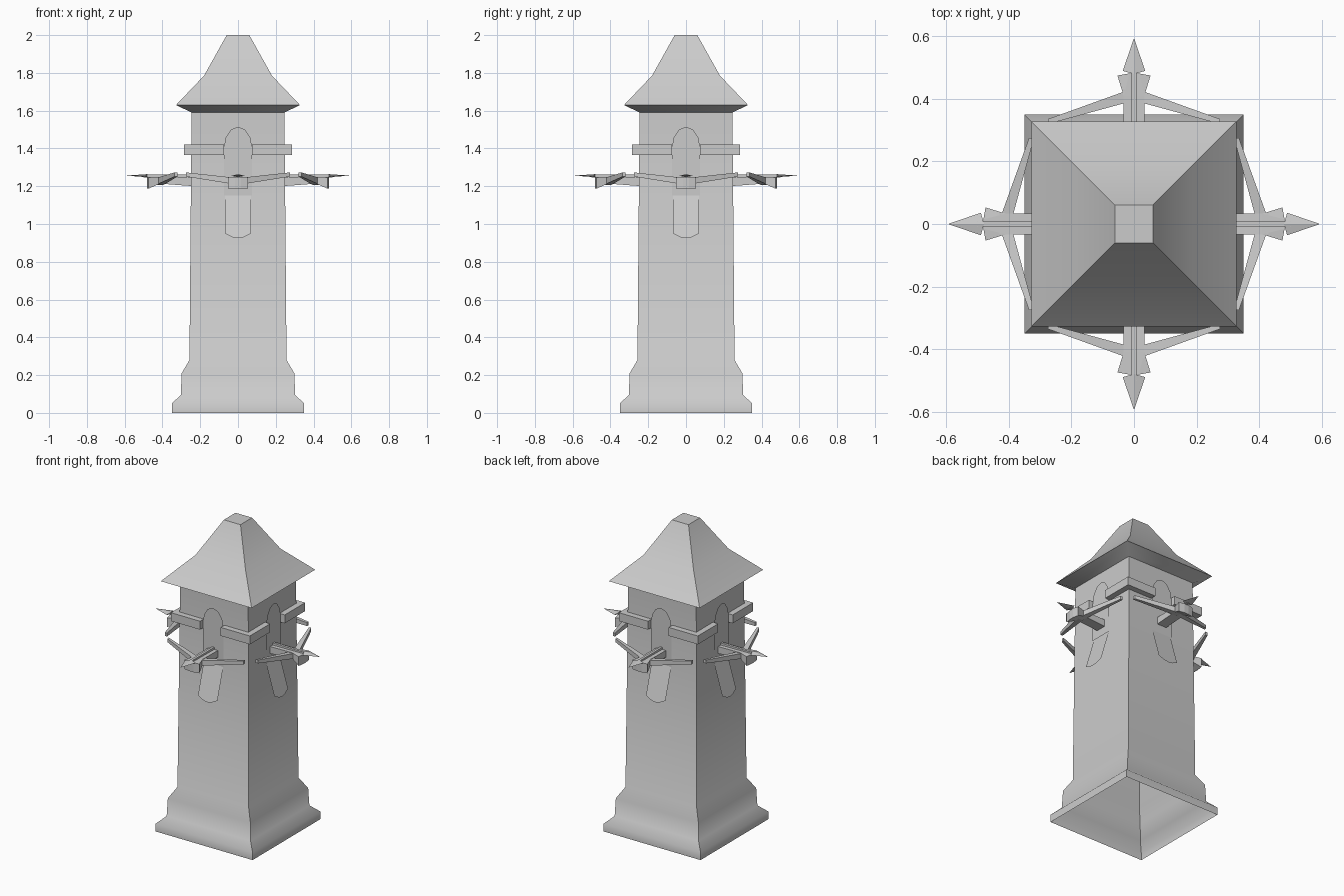
import bpy, bmesh, math
from mathutils import Matrix

if "Cube" in bpy.data.objects:
    bpy.data.objects.remove(bpy.data.objects["Cube"])


def finish(name, bm, smooth=None):
    bmesh.ops.recalc_face_normals(bm, faces=bm.faces[:])
    me = bpy.data.meshes.new(name)
    bm.to_mesh(me)
    bm.free()
    ob = bpy.data.objects.new(name, me)
    bpy.context.collection.objects.link(ob)
    if smooth:
        bpy.ops.object.select_all(action='DESELECT')
        ob.select_set(True)
        bpy.context.view_layer.objects.active = ob
        bpy.ops.object.shade_smooth_by_angle(angle=math.radians(smooth))
    return ob


def square_loft(name, profile, cap_top=False, smooth=55):
    """Stack of square rings given as (half width, z)."""
    bm = bmesh.new()
    rings = [[bm.verts.new((sx * w, sy * w, z)) for sx, sy in
              ((-1, -1), (1, -1), (1, 1), (-1, 1))] for w, z in profile]
    for a, b in zip(rings, rings[1:]):
        for i in range(4):
            j = (i + 1) % 4
            bm.faces.new((a[i], a[j], b[j], b[i]))
    if cap_top:
        bm.faces.new(rings[-1])
    return finish(name, bm, smooth)


def around(name, make, offset=0):
    """Repeat a part on all four sides (made facing -y)."""
    for k in range(4):
        bm = bmesh.new()
        make(bm)
        bm.transform(Matrix.Rotation(k * math.pi / 2 + offset, 4, 'Z'))
        finish(f"{name}_{k + 1}", bm)


def hull(bm, pts):
    vs = [bm.verts.new(p) for p in pts]
    bmesh.ops.convex_hull(bm, input=vs)


def section(x, d, z, w, h):
    """Four corners of a bar section, w across y and h in z."""
    return [(x, -d + a * w / 2, z + b * h / 2) for a in (-1, 1) for b in (-1, 1)]


def sheet(bm, pts):
    bm.faces.new([bm.verts.new(p) for p in pts])


# Tower shell with stepped plinth, open underneath
square_loft("tower_body", [(0.35, 0), (0.35, 0.05), (0.303, 0.095), (0.298, 0.21),
                           (0.257, 0.28), (0.246, 1.59)])
# Bell-shaped roof
square_loft("roof", [(0.246, 1.59), (0.328, 1.63), (0.18, 1.785), (0.06, 2.0)], True)


# Arched window panels on the wall
def window(bm):
    arch = [(0.075 * math.cos(t), 1.40 + 0.115 * math.sin(t))
            for t in [i * math.pi / 6 for i in range(7)]]
    sheet(bm, [(x, -0.256, z) for x, z in [(-0.075, 1.15), (0.075, 1.15)] + arch])


# Open shutters sloping outward below
def shutter(bm):
    outline = [(-0.07, 1.15), (0.07, 1.15), (0.07, 0.95), (0.03, 0.93), (0, 0.925),
               (-0.03, 0.93), (-0.07, 0.95)]
    sheet(bm, [(x, -(0.252 + (1.15 - z) * 0.30), z) for x, z in outline])


# L-shaped beams wrapping the corners
def corner_beam(bm):
    o, i, e = 0.285, 0.242, 0.075
    plan = [(e, -o), (o, -o), (o, -e), (i, -e), (i, -i), (e, -i)]
    f = bm.faces.new([bm.verts.new((x, y, 1.365)) for x, y in plan])
    r = bmesh.ops.extrude_face_region(bm, geom=[f])
    vs = [v for v in r["geom"] if isinstance(v, bmesh.types.BMVert)]
    bmesh.ops.translate(bm, verts=vs, vec=(0, 0, 0.055))


# Stock with flared front end
def stock(bm):
    hull(bm, [(s * 0.034, -d, z) for s in (-1, 1)
              for d, z in ((0.23, 1.20), (0.23, 1.247), (0.43, 1.215), (0.43, 1.25))])
    hull(bm, [(s * w, -d, z) for s in (-1, 1) for w, d, z in
              ((0.033, 0.41, 1.215), (0.033, 0.41, 1.25),
               (0.053, 0.475, 1.187), (0.053, 0.475, 1.247), (0.015, 0.482, 1.187),
               (0.015, 0.482, 1.25))])


# Pair of bow limbs
def limbs(bm):
    for s in (-1, 1):
        hull(bm, section(0, 0.415, 1.225, 0.04, 0.036)
             + section(s * 0.275, 0.328, 1.262, 0.016, 0.022))


# Bolt: thin shaft and flat arrowhead
def bolt(bm):
    hull(bm, [(s * 0.008, -d, z) for s in (-1, 1) for d in (0.25, 0.50)
              for z in (1.247, 1.261)])
    hull(bm, [(-0.036, -0.49, 1.255), (0.036, -0.49, 1.255), (0, -0.595, 1.256),
              (0, -0.48, 1.264), (0, -0.48, 1.248)])


around("window", window)
around("shutter", shutter)
around("corner_beam", corner_beam)
around("crossbow_stock", stock)
around("crossbow_limbs", limbs)
around("bolt", bolt)
